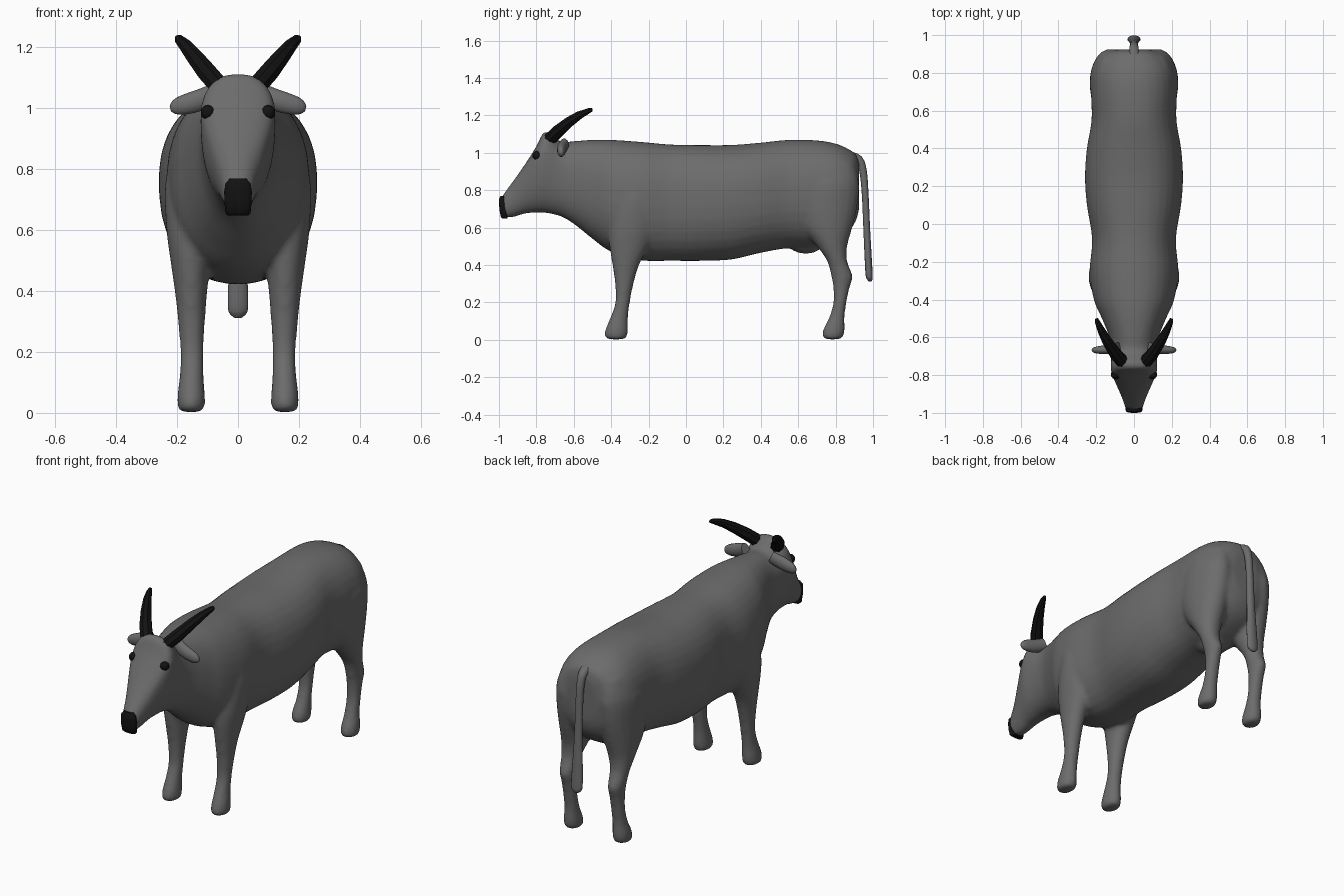
import bpy, bmesh, math
from mathutils import Vector

if "Cube" in bpy.data.objects:
    bpy.data.objects.remove(bpy.data.objects["Cube"])


def material(name, value):
    m = bpy.data.materials.new(name)
    m.diffuse_color = (value, value, value, 1)
    m.use_nodes = True
    m.node_tree.nodes["Principled BSDF"].inputs["Base Color"].default_value = m.diffuse_color
    return m


HIDE = material("grey hide", 0.15)
DARK = material("black horn", 0.006)


def resample(rows, steps):
    """Smooth curve through rows of numbers."""
    out = []
    for i in range(len(rows) - 1):
        quad = (rows[max(i - 1, 0)], rows[i], rows[i + 1], rows[min(i + 2, len(rows) - 1)])
        for s in range(steps):
            t = s / steps
            out.append([b + 0.5 * t * (c - a + t * (2*a - 5*b + 4*c - d + t * (3*(b - c) + d - a)))
                        for a, b, c, d in zip(*quad)])
    return out + [list(rows[-1])]


def circle(n, power=2.0):
    for k in range(n):
        a = math.tau * (k + 0.5) / n
        c, s = math.cos(a), math.sin(a)
        yield (math.copysign(abs(c) ** (2 / power), c),
               math.copysign(abs(s) ** (2 / power), s))


def skin(bm, rings):
    """Closed surface through rings of points."""
    loops = [[bm.verts.new(p) for p in r] for r in rings]
    for a, b in zip(loops, loops[1:]):
        for k in range(len(a)):
            j = (k + 1) % len(a)
            bm.faces.new((a[k], a[j], b[j], b[k]))
    bm.faces.new(loops[0])
    bm.faces.new(loops[-1])


def finish(bm, name, mat, angle=None):
    bmesh.ops.recalc_face_normals(bm, faces=bm.faces)
    mesh = bpy.data.meshes.new(name)
    bm.to_mesh(mesh)
    bm.free()
    mesh.materials.append(mat)
    ob = bpy.data.objects.new(name, mesh)
    bpy.context.collection.objects.link(ob)
    if angle:
        bpy.ops.object.select_all(action='DESELECT')
        ob.select_set(True)
        bpy.context.view_layer.objects.active = ob
        bpy.ops.object.shade_smooth_by_angle(angle=math.radians(angle))
    return ob


def mirror(ob):
    ob.modifiers.new("both sides", 'MIRROR')


def tube(bm, rows, n, steps):
    """Rows of x, y, z, half width, half depth, swept along the path."""
    rows = resample(rows, steps)
    pts = [Vector(r[:3]) for r in rows]
    rings = []
    for i, r in enumerate(rows):
        d = (pts[min(i + 1, len(pts) - 1)] - pts[max(i - 1, 0)]).normalized()
        side = d.cross(Vector((0, 1, 0))).normalized()
        up = d.cross(side)
        rings.append([pts[i] + side * (u * r[3]) + up * (v * r[4]) for u, v in circle(n)])
    skin(bm, rings)


# Trunk, neck and head: y, bottom z, top z, half width, z of widest point
trunk = [(-0.99, .67, .755, .03, .72), (-.975, .653, .78, .045, .72),
         (-.92, .657, .855, .064, .78), (-.86, .675, .94, .09, .87),
         (-.80, .68, 1.035, .116, .95), (-.765, .68, 1.105, .123, .97),
         (-.73, .675, 1.11, .122, .96), (-.67, .66, 1.06, .12, .90),
         (-.60, .62, 1.063, .13, .86), (-.50, .54, 1.07, .17, .82),
         (-.40, .47, 1.07, .213, .78), (-.25, .425, 1.06, .235, .75),
         (-.08, .422, 1.045, .222, .75), (.10, .422, 1.042, .25, .75),
         (.25, .43, 1.043, .26, .76), (.40, .465, 1.055, .25, .77),
         (.55, .49, 1.07, .225, .78), (.70, .49, 1.067, .228, .79),
         (.80, .53, 1.05, .222, .80), (.87, .58, 1.02, .19, .81),
         (.91, .64, .99, .14, .82), (.925, .70, .94, .08, .82)]
bm = bmesh.new()
rings = []
for y, zb, zt, w, zw in resample(trunk, 4):
    rings.append([(u * w, y, zw + v * ((zt - zw) if v > 0 else (zw - zb)))
                  for u, v in circle(32, 2.3)])
skin(bm, rings)

# Legs: z, front y, back y, inner x, outer x
front_leg = [(.003, -.42, -.325, .12, .19), (.02, -.436, -.313, .108, .199),
             (.06, -.43, -.31, .108, .199), (.12, -.405, -.31, .112, .192),
             (.20, -.378, -.30, .112, .19), (.30, -.38, -.28, .108, .197),
             (.40, -.394, -.25, .10, .208), (.50, -.41, -.20, .09, .222),
             (.60, -.41, -.17, .08, .235), (.75, -.38, -.17, .07, .24),
             (.88, -.35, -.20, .08, .21)]
back_leg = [(.003, .745, .825, .12, .19), (.02, .728, .843, .108, .199),
            (.06, .735, .85, .108, .199), (.12, .765, .848, .112, .19),
            (.20, .788, .858, .112, .188), (.28, .787, .875, .11, .19),
            (.34, .776, .892, .108, .195), (.42, .755, .862, .10, .205),
            (.50, .70, .862, .075, .218), (.60, .62, .89, .045, .23),
            (.72, .57, .918, .03, .235), (.84, .58, .926, .025, .23),
            (.95, .64, .90, .03, .19)]
for rows in (front_leg, back_leg):
    for side in (-1, 1):
        rings = []
        for z, y0, y1, x0, x1 in resample(rows, 3):
            rings.append([(side * ((x0 + x1) / 2 + u * (x1 - x0) / 2),
                           (y0 + y1) / 2 + v * (y1 - y0) / 2, z) for u, v in circle(20)])
        skin(bm, rings)

# Belly fold between the hind legs
fold = bmesh.ops.create_icosphere(bm, subdivisions=3, radius=1)["verts"]
for v in fold:
    v.co = Vector((v.co.x * .07, .64 + v.co.y * .09, .51 + v.co.z * .05))

# Blend trunk and legs into one skin
body = finish(bm, "body", HIDE)
blend = body.modifiers.new("blend", 'REMESH')
blend.mode = 'VOXEL'
blend.voxel_size = 0.012
blend.use_smooth_shade = True
soften = body.modifiers.new("soften", 'SMOOTH')
soften.factor = 0.5
soften.iterations = 8

# Tail
bm = bmesh.new()
tube(bm, [(0, .87, .985, .03, .025), (0, .925, .965, .025, .021), (0, .947, .90, .021, .02),
          (0, .958, .78, .021, .018), (0, .966, .60, .024, .018), (0, .974, .44, .032, .019),
          (0, .979, .35, .034, .019), (0, .983, .325, .027, .015), (0, .984, .312, .012, .007)],
     14, 3)
finish(bm, "tail", HIDE, 60)

# Ears
bm = bmesh.new()
tube(bm, [(.08, -.65, 1.045, .035, .025), (.115, -.66, 1.03, .036, .026),
          (.15, -.665, 1.018, .036, .025), (.19, -.667, 1.007, .031, .02),
          (.212, -.667, 1.0, .021, .014), (.222, -.667, .997, .008, .006)], 12, 3)
mirror(finish(bm, "ear", HIDE, 60))

# Horns
bm = bmesh.new()
tube(bm, [(.06, -.73, 1.07, .034, .036), (.10, -.685, 1.115, .034, .034),
          (.14, -.625, 1.165, .029, .028), (.17, -.57, 1.202, .023, .022),
          (.193, -.52, 1.225, .016, .014), (.199, -.502, 1.23, .010, .009)], 8, 1)
mirror(finish(bm, "horn", DARK, 25))

# Eyes
bm = bmesh.new()
bmesh.ops.create_icosphere(bm, subdivisions=2, radius=.025)
for v in bm.verts:
    v.co += Vector((.098, -.797, .985))
mirror(finish(bm, "eye", DARK, 60))

# Muzzle pad: z, front y, back y, half width
bm = bmesh.new()
rings = []
for z, y0, y1, w in [(.648, -.982, -.955, .034), (.656, -.99, -.955, .042),
                     (.69, -.997, -.955, .045), (.725, -1.0, -.958, .046),
                     (.752, -1.0, -.962, .042), (.768, -.992, -.966, .028)]:
    rings.append([(u * w, (y0 + y1) / 2 + v * (y1 - y0) / 2, z) for u, v in circle(16, 3)])
skin(bm, rings)
finish(bm, "muzzle", DARK, 50)
